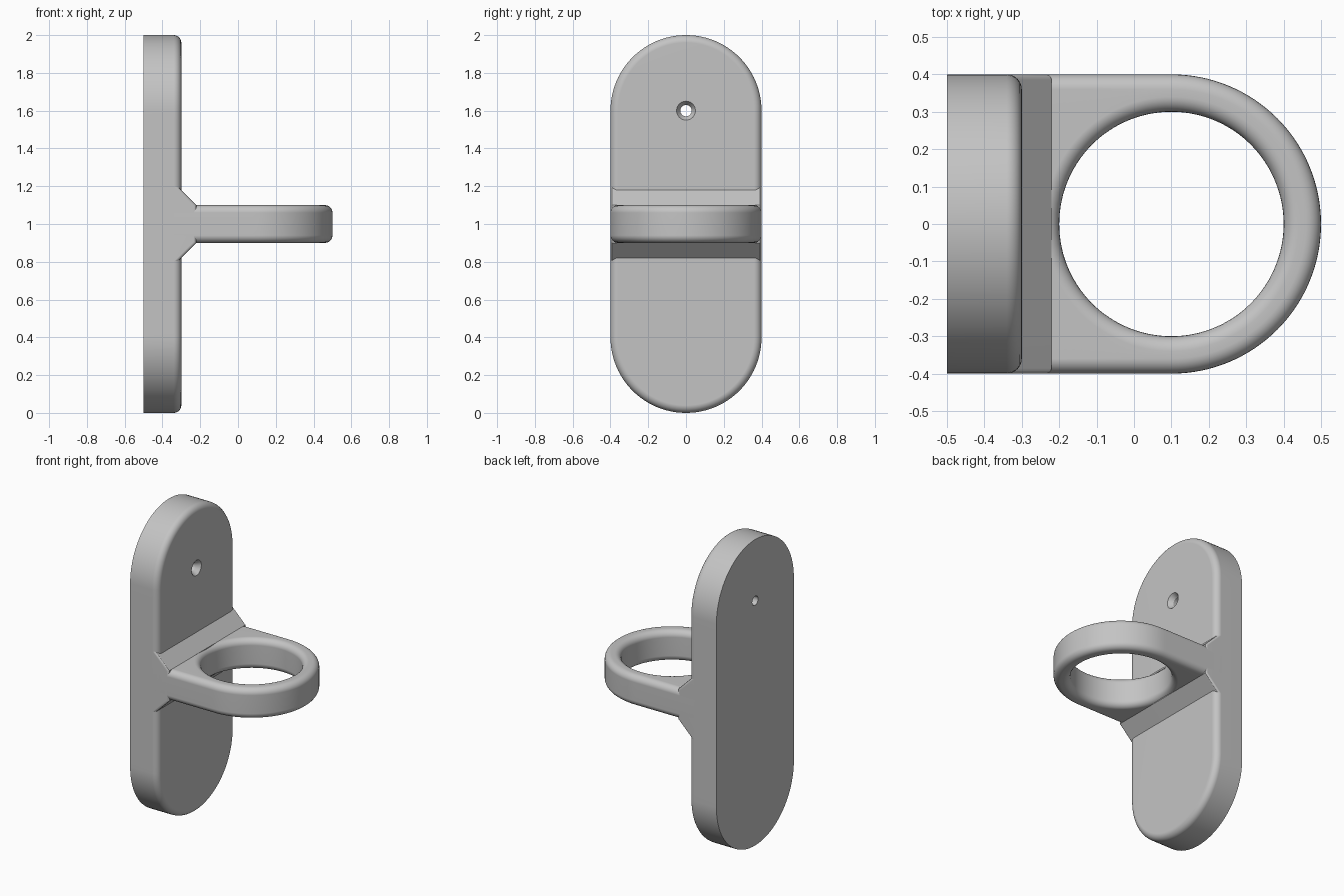
import bpy, bmesh
from math import pi, sin, cos, atan2
from mathutils import Vector

if "Cube" in bpy.data.objects:
    bpy.data.objects.remove(bpy.data.objects["Cube"], do_unlink=True)

FILLET = 0.04
HALF_WIDTH = 0.4
JOIN_X = -0.34      # where the arm is buried in the plate

grey = bpy.data.materials.new("matte grey")
grey.use_nodes = True
grey.diffuse_color = (0.55, 0.55, 0.55, 1)
grey.node_tree.nodes["Principled BSDF"].inputs["Base Color"].default_value = grey.diffuse_color


def finish(name, bm):
    bmesh.ops.recalc_face_normals(bm, faces=bm.faces)
    mesh = bpy.data.meshes.new(name)
    bm.to_mesh(mesh)
    bm.free()
    mesh.materials.append(grey)
    obj = bpy.data.objects.new(name, mesh)
    bpy.context.collection.objects.link(obj)
    bpy.ops.object.select_all(action='DESELECT')
    obj.select_set(True)
    bpy.context.view_layer.objects.active = obj
    bpy.ops.object.shade_smooth_by_angle(angle=pi / 6)
    normals = obj.modifiers.new("flat caps", 'WEIGHTED_NORMAL')
    normals.keep_sharp = True
    return obj


def arc(centre, radius, start, end, steps=48):
    angles = [start + (end - start) * i / steps for i in range(steps + 1)]
    return [centre + radius * Vector((cos(a), sin(a))) for a in angles]


def line(a, b, steps=20):
    """Points strictly between a and b."""
    return [a.lerp(b, i / steps) for i in range(1, steps)]


def fillet(sign):
    """Inset and height offset pairs for a rounded edge, from side to cap."""
    steps = [i * pi / 12 for i in range(7)]
    return [(FILLET * (1 - cos(t)), sign * FILLET * (sin(t) - 1)) for t in steps]


def pierced_body(name, outline, centre, outer, bore, place):
    """Skin a closed section of outer (inset, height) and bore (radius, height) loops."""
    loops = [[place(p, h) for p in outline(inset)] for inset, h in outer]
    angles = [atan2(p.y - centre.y, p.x - centre.x) for p in outline(0)]
    for radius, h in bore:
        loops.append([place(centre + radius * Vector((cos(a), sin(a))), h) for a in angles])
    bm = bmesh.new()
    rings = [[bm.verts.new(co) for co in loop] for loop in loops]
    for k, ring in enumerate(rings):
        following = rings[(k + 1) % len(rings)]
        for i in range(len(ring)):
            j = (i + 1) % len(ring)
            bm.faces.new((ring[i], ring[j], following[j], following[i]))
    return finish(name, bm)


# Wall plate: upright stadium, rounded front rim, countersunk screw hole
upper, lower = Vector((0, 1.6)), Vector((0, 0.4))


def plate_outline(inset):
    r = HALF_WIDTH - inset
    top, bottom = arc(upper, r, 0, pi), arc(lower, r, pi, 2 * pi)
    return top + line(top[-1], bottom[0]) + bottom + line(bottom[-1], top[0])


plate_rim = [(0, -0.5)] + [(inset, -0.3 + h) for inset, h in fillet(1)]
screw_hole = [(0.05, -0.3), (0.03, -0.33), (0.03, -0.5)]
pierced_body("wall_plate", plate_outline, upper, plate_rim, screw_hole,
             lambda p, h: (h, p.x, p.y))

# Holder arm: D shape with a large bore, every rim rounded
ring_centre = Vector((0.1, 0))


def arm_outline(inset):
    r = HALF_WIDTH - inset
    front = arc(ring_centre, r, -pi / 2, pi / 2, 64)
    left, right = Vector((JOIN_X, r)), Vector((JOIN_X, -r))
    return (front + line(front[-1], left) + [left] + line(left, right)
            + [right] + line(right, front[0]))


top_rim = [(inset, 1.1 + h) for inset, h in fillet(1)]
bottom_rim = [(inset, 0.9 + h) for inset, h in fillet(-1)]
arm_rim = bottom_rim[::-1] + top_rim
arm_bore = [(0.3 + inset, h) for inset, h in reversed(arm_rim)]
pierced_body("ring_arm", arm_outline, ring_centre, arm_rim, arm_bore,
             lambda p, h: (p.x, p.y, h))

# Gusset: sloped braces above and below the arm, with softened side edges
profile = [(JOIN_X, 1.22), (-0.22, 1.1), (-0.22, 0.9), (JOIN_X, 0.78)]
bm = bmesh.new()
base = bm.faces.new([bm.verts.new((x, -HALF_WIDTH, z)) for x, z in profile])
grown = bmesh.ops.extrude_face_region(bm, geom=[base], use_keep_orig=True)
moved = [v for v in grown["geom"] if isinstance(v, bmesh.types.BMVert)]
bmesh.ops.translate(bm, verts=moved, vec=(0, 2 * HALF_WIDTH, 0))
side_edges = [e for e in bm.edges
              if abs(e.verts[0].co.y - e.verts[1].co.y) < 0.01
              and max(v.co.x for v in e.verts) > JOIN_X + 0.01]
bmesh.ops.bevel(bm, geom=side_edges, offset=0.015, segments=3, profile=0.5, affect='EDGES')
finish("gusset", bm)
